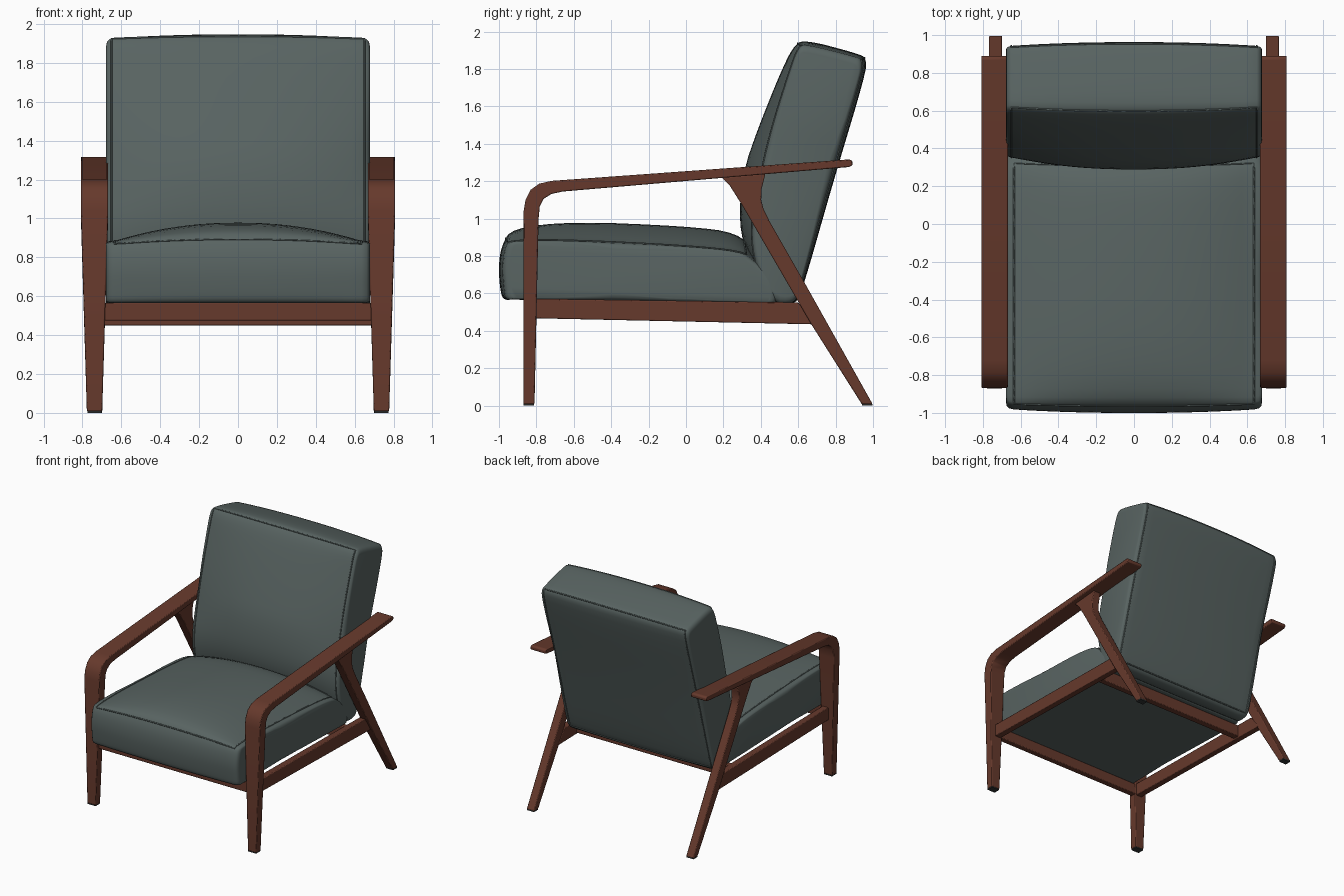
import bpy, bmesh
from mathutils import Vector

cube = bpy.data.objects.get("Cube")
if cube:
    bpy.data.objects.remove(cube, do_unlink=True)


def material(name, rgb):
    m = bpy.data.materials.new(name)
    m.use_nodes = True
    m.diffuse_color = (*rgb, 1)
    m.node_tree.nodes["Principled BSDF"].inputs["Base Color"].default_value = (*rgb, 1)
    return m


WOOD = material("reddish wood", (0.133, 0.041, 0.025))
FABRIC = material("grey green upholstery", (0.098, 0.126, 0.121))
PAD = material("dark foot pad", (0.03, 0.033, 0.033))


def finish(name, bm, mat, angle=0.6):
    bmesh.ops.recalc_face_normals(bm, faces=bm.faces)
    me = bpy.data.meshes.new(name)
    bm.to_mesh(me)
    bm.free()
    me.materials.append(mat)
    ob = bpy.data.objects.new(name, me)
    bpy.context.scene.collection.objects.link(ob)
    bpy.ops.object.select_all(action="DESELECT")
    ob.select_set(True)
    bpy.context.view_layer.objects.active = ob
    bpy.ops.object.shade_smooth_by_angle(angle=angle)
    return ob


def prism(name, outline, x0, x1, mat=WOOD, bevel=0.006, mirror=True, taper=None):
    """Side outline (y, z) extruded across x, with rounded edges."""
    bm = bmesh.new()
    face = bm.faces.new([bm.verts.new((x0, y, z)) for y, z in outline])
    ext = bmesh.ops.extrude_face_region(bm, geom=[face])
    for v in ext["geom"]:
        if isinstance(v, bmesh.types.BMVert):
            v.co.x = x1
    if taper:
        mid = (x0 + x1) / 2
        for v in bm.verts:
            if v.co.z < 1:
                v.co.x = mid + (v.co.x - mid) * (taper + (1 - taper) * v.co.z)
    ob = finish(name, bm, mat)
    if bevel:
        b = ob.modifiers.new("Bevel", "BEVEL")
        b.width, b.segments, b.limit_method = bevel, 2, "ANGLE"
    if mirror:
        ob.modifiers.new("Mirror", "MIRROR")


def rounded(points):
    """Corner cutting turns a few control points into a soft outline."""
    pts = [Vector(p) for p in points]
    for _ in range(2):
        new = []
        for i, a in enumerate(pts):
            b = pts[(i + 1) % len(pts)]
            new += [a.lerp(b, 0.25), a.lerp(b, 0.75)]
        pts = new
    return pts


def cushion(name, seam_x, side, centre, seams):
    """Loft across x from the side outline to the fuller centre outline."""
    side, centre = rounded(side), rounded(centre)
    n = len(side)
    mid = sum(side, Vector((0, 0))) / n

    def ring(x):
        full = 1 - min(1, abs(x) / seam_x) ** 2.2
        return [a.lerp(b, full) for a, b in zip(side, centre)]

    inner = [seam_x * i / 10 for i in range(-10, 11)]
    ends = [(0.678, 0.04), (0.674, 0.02), (0.662, 0.006)]
    stations = [(-x, d) for x, d in ends] + [(x, 0) for x in inner] + ends[::-1]
    bm = bmesh.new()
    rows = []
    for x, inset in stations:
        pts = [p + (mid - p).normalized() * inset for p in ring(x)]
        rows.append([bm.verts.new((x, p.x, p.y)) for p in pts])
    for a, b in zip(rows, rows[1:]):
        for i in range(n):
            j = (i + 1) % n
            bm.faces.new((a[i], a[j], b[j], b[i]))
    bm.faces.new(rows[0])
    bm.faces.new(rows[-1])
    finish(name, bm, FABRIC, 1.0)

    # Raised seam around each main panel
    def nearest(p):
        return min(range(n), key=lambda k: (side[k] - Vector(p)).length)

    for k, (p, q) in enumerate(seams):
        i, j = nearest(p), nearest(q)
        run = range(i, j + 1)
        path = [(seam_x, *side[m]) for m in run]
        path += [(x, *ring(x)[j]) for x in inner[::-1]]
        path += [(-seam_x, *side[m]) for m in reversed(run)]
        path += [(x, *ring(x)[i]) for x in inner]
        cu = bpy.data.curves.new(f"{name}_seam_{k + 1}", "CURVE")
        cu.dimensions, cu.bevel_depth, cu.bevel_resolution = "3D", 0.005, 1
        sp = cu.splines.new("POLY")
        sp.points.add(len(path) - 1)
        for pt, co in zip(sp.points, path):
            pt.co = (*co, 1)
        sp.use_cyclic_u = True
        cu.materials.append(FABRIC)
        bpy.context.scene.collection.objects.link(bpy.data.objects.new(cu.name, cu))


# Front legs flowing into the armrests
prism("front_legs_and_armrests", [
    (-0.87, 0.008), (-0.868, 1.04), (-0.858, 1.1), (-0.83, 1.155), (-0.785, 1.187),
    (-0.72, 1.202), (0.875, 1.317), (0.89, 1.308), (0.89, 1.284), (0.87, 1.276),
    (-0.66, 1.145), (-0.72, 1.132), (-0.762, 1.105), (-0.782, 1.065), (-0.788, 1.0),
    (-0.81, 0.008)], 0.668, 0.808, taper=0.56)

# Slanted back legs with a flared top
prism("back_legs", [
    (0.19, 1.22), (0.235, 1.175), (0.297, 1.077), (0.67, 0.435), (0.94, 0.008),
    (0.998, 0.008), (0.618, 0.686), (0.447, 0.985), (0.415, 1.05), (0.402, 1.1),
    (0.405, 1.16), (0.425, 1.24)], 0.698, 0.768)

# Foot pads
prism("front_foot_pads", [(-0.868, 0), (-0.868, 0.01), (-0.812, 0.01), (-0.812, 0)],
      0.702, 0.774, PAD, 0)
prism("back_foot_pads", [(0.942, 0), (0.942, 0.01), (0.996, 0.01), (0.996, 0)],
      0.70, 0.766, PAD, 0)

# Seat frame
prism("side_rails", [(-0.83, 0.468), (-0.83, 0.572), (0.6, 0.552), (0.69, 0.435)], 0.695, 0.75)
prism("front_rail", [(-0.85, 0.475), (-0.85, 0.565), (-0.80, 0.565), (-0.80, 0.475)],
      -0.72, 0.72, mirror=False)
prism("back_rail", [(0.39, 0.45), (0.39, 0.55), (0.445, 0.55), (0.445, 0.45)],
      -0.72, 0.72, mirror=False)

# Cushions
cushion("seat_cushion", 0.635,
        [(-0.965, 0.565), (-0.975, 0.63), (-0.985, 0.75), (-0.965, 0.86), (-0.93, 0.885),
         (-0.6, 0.885), (0.0, 0.855), (0.3, 0.825), (0.36, 0.78), (0.49, 0.68),
         (0.49, 0.55), (0.45, 0.548), (-0.92, 0.568)],
        [(-0.98, 0.565), (-0.995, 0.63), (-1.003, 0.75), (-0.985, 0.86), (-0.93, 0.95),
         (-0.6, 0.985), (0.0, 0.96), (0.28, 0.925), (0.36, 0.82), (0.49, 0.68),
         (0.49, 0.55), (0.45, 0.548), (-0.92, 0.568)],
        [((-0.955, 0.868), (0.31, 0.82))])
cushion("back_cushion", 0.65,
        [(0.57, 0.542), (0.46, 0.55), (0.37, 0.74), (0.345, 0.95), (0.385, 1.17),
         (0.45, 1.46), (0.55, 1.78), (0.60, 1.92), (0.645, 1.932), (0.90, 1.868),
         (0.945, 1.848), (0.94, 1.77), (0.765, 1.19), (0.605, 0.60)],
        [(0.575, 0.54), (0.45, 0.55), (0.34, 0.76), (0.28, 0.97), (0.305, 1.25),
         (0.38, 1.47), (0.50, 1.77), (0.575, 1.925), (0.635, 1.958), (0.91, 1.885),
         (0.965, 1.86), (0.96, 1.77), (0.785, 1.19), (0.615, 0.59)],
        [((0.40, 0.69), (0.613, 1.922)), ((0.935, 1.845), (0.6, 0.59))])
